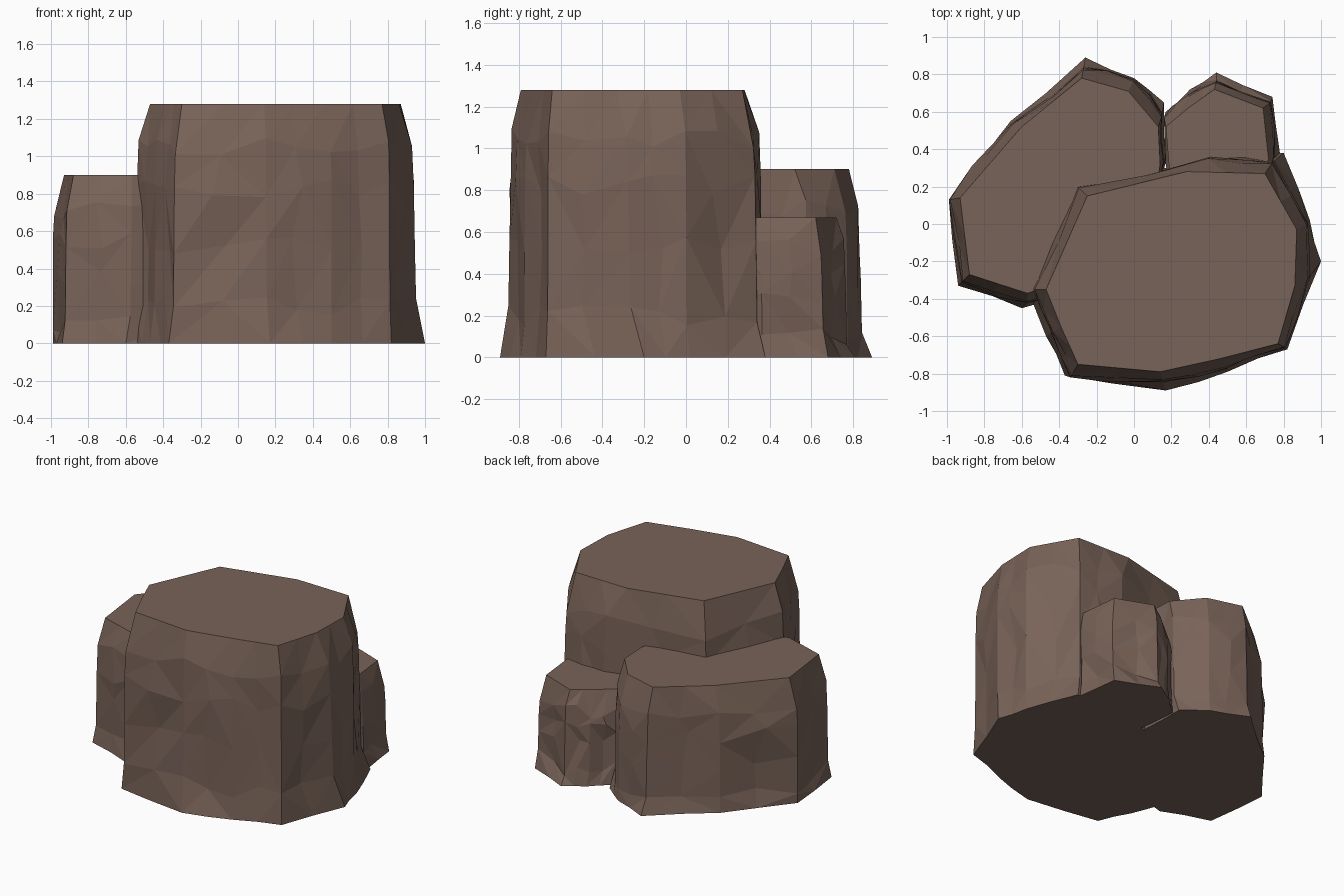
import bpy, bmesh, random
from mathutils import Vector

if "Cube" in bpy.data.objects:
    bpy.data.objects.remove(bpy.data.objects["Cube"])

random.seed(4)

rock_mat = bpy.data.materials.new("brown_stone")
rock_mat.diffuse_color = (0.19, 0.125, 0.098, 1.0)
rock_mat.use_nodes = True
rock_mat.node_tree.nodes["Principled BSDF"].inputs["Base Color"].default_value = rock_mat.diffuse_color


def blend(a, b, t):
    return [Vector(p).lerp(Vector(q), t) for p, q in zip(a, b)]


def ring(profile, jitter):
    """Corner points plus a chipped midpoint on each side."""
    pts = []
    for i, p in enumerate(profile):
        q = profile[(i + 1) % len(profile)]
        side = q - p
        normal = Vector((-side.y, side.x)).normalized()
        t = 0.5 + random.uniform(-3, 3) * jitter
        pts.append(p)
        pts.append(p + side * t + normal * random.uniform(-0.8, 0.6) * jitter)
    return pts


def rock(name, base, mid, top, height, foot, shoulder):
    """Loft a faceted boulder: flared foot, chipped walls, bevelled flat top."""
    levels = [
        (0.0, blend(base, base, 0), 0.015),
        (foot, blend(mid, base, 0.2), 0.035),
        ((foot + shoulder) * 0.42, blend(mid, base, 0.1), 0.035),
        ((foot + shoulder) * 0.66, blend(mid, mid, 0), 0.035),
        (shoulder, blend(mid, top, 0.12), 0.02),
        (height, blend(top, top, 0), 0.0),
    ]
    bm = bmesh.new()
    rings = []
    for z, profile, jitter in levels:
        wobble = 0 if z in (0.0, height) else 0.05
        rings.append([bm.verts.new((p.x, p.y, z + random.uniform(-wobble, wobble)))
                      for p in ring(profile, jitter)])
    n = len(rings[0])
    for low, high in zip(rings, rings[1:]):
        for i in range(n):
            j = (i + 1) % n
            a, b, c, d = low[i], low[j], high[j], high[i]
            if random.random() < 0.5:
                bm.faces.new((a, b, c))
                bm.faces.new((a, c, d))
            else:
                bm.faces.new((a, b, d))
                bm.faces.new((b, c, d))
    bm.faces.new(rings[-1])
    bm.faces.new(rings[0][::-1])
    bmesh.ops.recalc_face_normals(bm, faces=bm.faces)
    mesh = bpy.data.meshes.new(name)
    bm.to_mesh(mesh)
    bm.free()
    mesh.materials.append(rock_mat)
    obj = bpy.data.objects.new(name, mesh)
    bpy.context.collection.objects.link(obj)
    return obj


# Tall front boulder
rock("tall_boulder",
     base=[(-.56, -.37), (-.31, .20), (.41, .36), (.80, .38), (.94, .02), (1.0, -.20),
           (.82, -.67), (.50, -.79), (.17, -.89), (-.37, -.81), (-.47, -.60)],
     mid=[(-.54, -.35), (-.30, .20), (.41, .36), (.74, .33), (.93, .00), (.94, -.28),
          (.81, -.66), (.50, -.77), (.15, -.84), (-.34, -.82), (-.44, -.58)],
     top=[(-.47, -.35), (-.25, .15), (.28, .28), (.70, .27), (.87, -.03), (.86, -.33),
          (.77, -.64), (.46, -.72), (.14, -.79), (-.30, -.75), (-.39, -.55)],
     height=1.28, foot=0.2, shoulder=1.05)

# Medium boulder behind on the left, its inner side buried in the tall one
rock("medium_boulder",
     base=[(-.99, .13), (-.66, .55), (-.26, .89), (.00, .78), (.16, .65), (.17, .33),
           (.10, .05), (-.30, -.35), (-.60, -.45), (-.94, -.33)],
     mid=[(-.99, .13), (-.65, .54), (-.27, .83), (.00, .77), (.15, .58), (.16, .33),
          (.10, .05), (-.30, -.32), (-.57, -.42), (-.92, -.31)],
     top=[(-.93, .14), (-.60, .52), (-.28, .78), (-.03, .71), (.13, .52), (.14, .32),
          (.10, .05), (-.30, -.28), (-.57, -.37), (-.88, -.27)],
     height=0.90, foot=0.11, shoulder=0.71)

# Small boulder behind on the right
rock("small_boulder",
     base=[(.17, .60), (.30, .72), (.44, .81), (.74, .68), (.78, .38), (.68, .15), (.22, .15)],
     mid=[(.16, .57), (.29, .69), (.44, .76), (.73, .65), (.75, .36), (.68, .15), (.20, .15)],
     top=[(.17, .52), (.29, .62), (.43, .72), (.69, .62), (.72, .34), (.66, .15), (.20, .15)],
     height=0.67, foot=0.11, shoulder=0.53)
